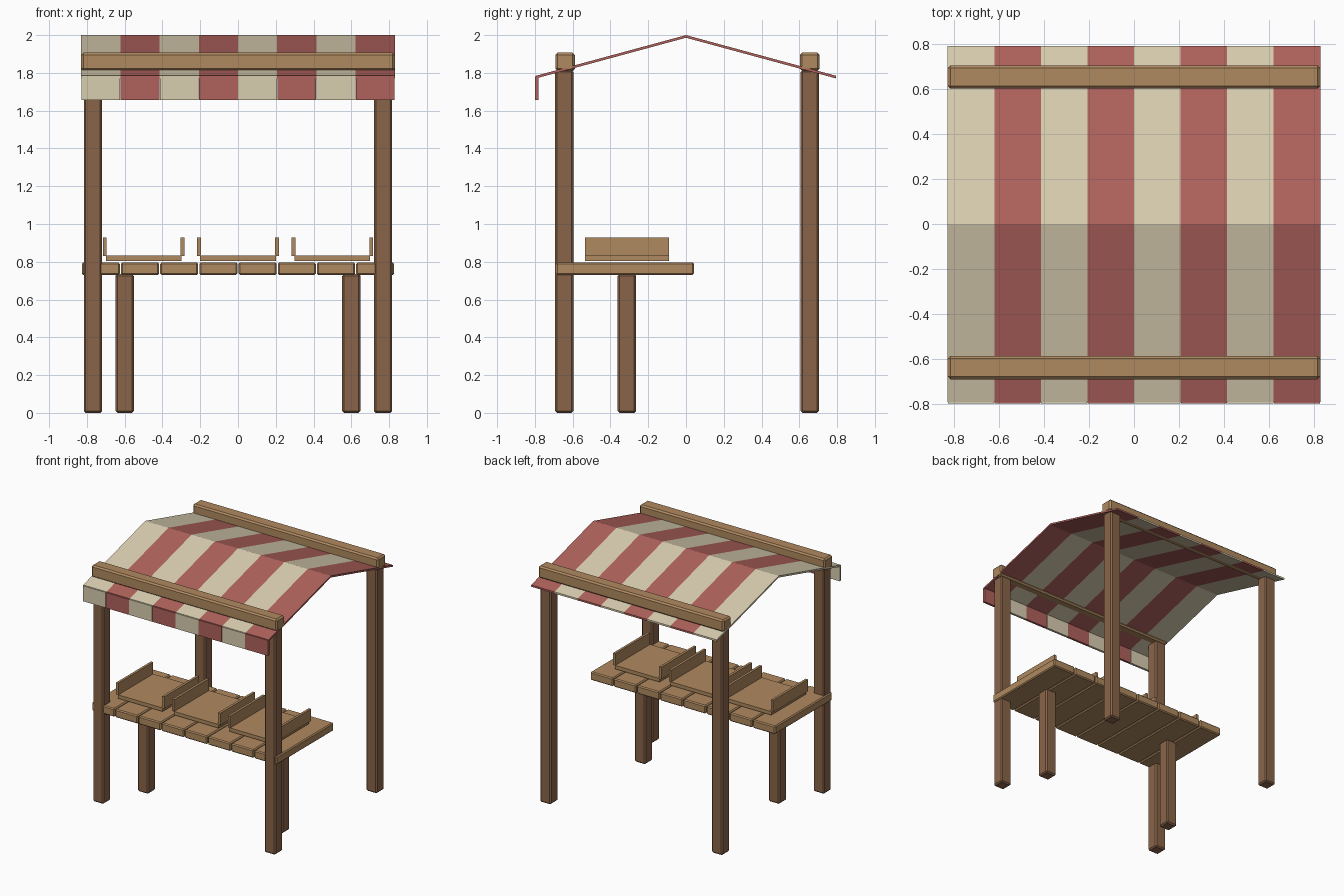
import bpy
import bmesh

if "Cube" in bpy.data.objects:
    bpy.data.objects.remove(bpy.data.objects["Cube"], do_unlink=True)


def material(name, srgb):
    rgba = [((c / 255 + 0.055) / 1.055) ** 2.4 for c in srgb] + [1]
    mat = bpy.data.materials.new(name)
    mat.use_nodes = True
    mat.diffuse_color = rgba
    mat.node_tree.nodes["Principled BSDF"].inputs["Base Color"].default_value = rgba
    return mat


DARK_WOOD = material("dark_wood", (138, 101, 74))
LIGHT_WOOD = material("light_wood", (176, 138, 96))
CREAM = material("cream_cloth", (217, 206, 176))
RED = material("red_cloth", (176, 98, 92))


def add_object(name, bm, mat):
    bmesh.ops.recalc_face_normals(bm, faces=bm.faces)
    mesh = bpy.data.meshes.new(name)
    bm.to_mesh(mesh)
    bm.free()
    mesh.materials.append(mat)
    obj = bpy.data.objects.new(name, mesh)
    bpy.context.collection.objects.link(obj)
    return obj


def box(name, xs, ys, zs, mat, bevel=0.0):
    """Box spanning the given (low, high) ranges, with chamfered edges."""
    bm = bmesh.new()
    bmesh.ops.create_cube(bm, size=1)
    for v in bm.verts:
        for axis, (low, high) in enumerate((xs, ys, zs)):
            v.co[axis] = high if v.co[axis] > 0 else low
    if bevel:
        bmesh.ops.bevel(bm, geom=bm.edges[:], offset=bevel, segments=1,
                        affect='EDGES')
    return add_object(name, bm, mat)


def around(center, size):
    return (center - size / 2, center + size / 2)


def extrude_profile(name, profile, x0, x1, mat):
    """Closed (y, z) profile extruded along x."""
    bm = bmesh.new()
    face = bm.faces.new([bm.verts.new((x0, y, z)) for y, z in profile])
    moved = bmesh.ops.extrude_face_region(bm, geom=[face])["geom"]
    verts = [g for g in moved if isinstance(g, bmesh.types.BMVert)]
    bmesh.ops.translate(bm, verts=verts, vec=(x1 - x0, 0, 0))
    return add_object(name, bm, mat)


HALF = 0.83
COUNT = 8
STEP = 2 * HALF / COUNT

# Posts, table legs and the beams resting on the posts
for side, sx in (("left", 1), ("right", -1)):
    for end, y in (("front", -0.645), ("back", 0.655)):
        box(f"{side}_{end}_post", around(sx * 0.768, 0.097), around(y, 0.097),
            (0, 1.815), DARK_WOOD, 0.01)
    box(f"{side}_table_leg", around(sx * 0.6, 0.097), around(-0.313, 0.097),
        (0, 0.735), DARK_WOOD, 0.01)
for end, y in (("front", -0.64), ("back", 0.655)):
    box(f"{end}_beam", (-HALF, HALF), around(y, 0.104), (1.81, 1.907),
        LIGHT_WOOD, 0.012)

# Table planks and striped canopy, one strip at a time
EAVE, RIDGE_Z, EAVE_Z, THICK = 0.793, 2.0, 1.785, 0.014
roof = [(-EAVE, EAVE_Z), (0, RIDGE_Z), (EAVE, EAVE_Z),
        (EAVE, EAVE_Z - THICK), (0, RIDGE_Z - THICK), (-EAVE, EAVE_Z - THICK)]
for i in range(COUNT):
    x0 = -HALF + i * STEP
    cloth = RED if i % 2 else CREAM
    box(f"table_plank_{i + 1}", (x0 + 0.003, x0 + STEP - 0.003), (-0.688, 0.042),
        (0.73, 0.797), LIGHT_WOOD, 0.008)
    extrude_profile(f"canopy_stripe_{i + 1}", roof, x0, x0 + STEP, cloth)
    box(f"valance_flap_{i + 1}", (x0 + 0.001, x0 + STEP - 0.001),
        (-0.8, -0.781), (1.657, 1.782), cloth)

# Open display trays
for name, x in (("right", -0.5), ("middle", 0), ("left", 0.5)):
    tray_y = (-0.535, -0.09)
    box(f"{name}_tray_base", around(x, 0.4), tray_y, (0.804, 0.833), LIGHT_WOOD)
    for label, sx in (("left", 1), ("right", -1)):
        box(f"{name}_tray_{label}_side", around(x + sx * 0.206, 0.02), tray_y,
            (0.831, 0.928), LIGHT_WOOD)
